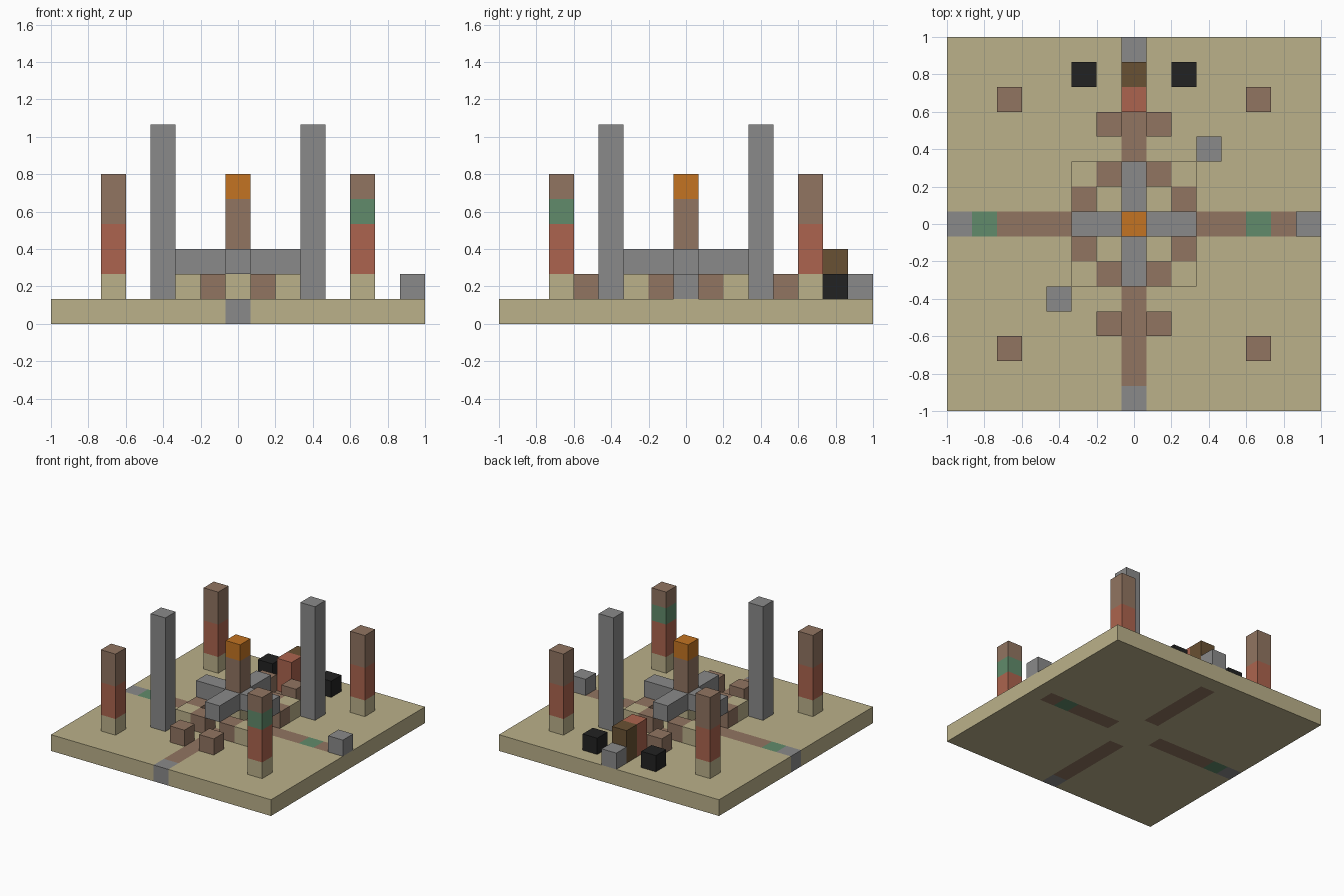
import bpy
import bmesh

cube = bpy.data.objects.get("Cube")
if cube:
    bpy.data.objects.remove(cube, do_unlink=True)

U = 2 / 15  # size of one block


def linear(c):
    c /= 255
    return c / 12.92 if c <= 0.04045 else ((c + 0.055) / 1.055) ** 2.4


def material(name, *rgb):
    colour = [linear(c) for c in rgb] + [1]
    m = bpy.data.materials.new(name)
    m.use_nodes = True
    m.diffuse_color = colour
    bsdf = m.node_tree.nodes["Principled BSDF"]
    bsdf.inputs["Base Color"].default_value = colour
    bsdf.inputs["Roughness"].default_value = 0.9
    return m


sand = material("sand", 187, 177, 138)
brown = material("clay brown", 145, 117, 97)
grey = material("stone grey", 138, 138, 138)
red = material("brick red", 172, 100, 78)
green = material("moss green", 97, 139, 107)
orange = material("orange", 195, 116, 34)
wood = material("dark wood", 105, 81, 51)
black = material("black", 34, 34, 34)


def finish(name, bm, mats):
    bmesh.ops.recalc_face_normals(bm, faces=bm.faces)
    mesh = bpy.data.meshes.new(name)
    bm.to_mesh(mesh)
    bm.free()
    for m in mats:
        mesh.materials.append(m)
    obj = bpy.data.objects.new(name, mesh)
    bpy.context.collection.objects.link(obj)
    return obj


def column(name, x, y, layers, level=1, wide=1, deep=1):
    """Box centred on cell (x, y), one colour per block of height."""
    bm = bmesh.new()
    mats = list(dict.fromkeys(layers))
    corners = [(-1, -1), (1, -1), (1, 1), (-1, 1)]
    rings = [[bm.verts.new(((x + a * wide / 2) * U, (y + b * deep / 2) * U, (level + k) * U))
              for a, b in corners] for k in range(len(layers) + 1)]
    for k, m in enumerate(layers):
        low, high = rings[k], rings[k + 1]
        for i in range(4):
            j = (i + 1) % 4
            bm.faces.new((low[i], low[j], high[j], high[i])).material_index = mats.index(m)
    bm.faces.new(rings[0][::-1]).material_index = mats.index(layers[0])
    bm.faces.new(rings[-1]).material_index = mats.index(layers[-1])
    return finish(name, bm, mats)


# Ground slab with the four paths set into it
def ground_colour(x, y):
    if (x and y) or abs(x + y) < 2 or 7 in (x, y):
        return 0
    if -7 in (x, y):
        return 2
    return 3 if x in (-6, 5) else 1


bm = bmesh.new()
bmesh.ops.create_grid(bm, x_segments=15, y_segments=15, size=1)
top = bmesh.ops.extrude_face_region(bm, geom=bm.faces[:])["geom"]
bmesh.ops.translate(bm, vec=(0, 0, U), verts=[v for v in top if isinstance(v, bmesh.types.BMVert)])
for f in bm.faces:
    c = f.calc_center_median() * 0.999 / U
    f.material_index = ground_colour(round(c.x), round(c.y))
finish("ground_slab", bm, [sand, brown, grey, green])

# Corner pillars, one with a green band
for sx in (-1, 1):
    for sy in (-1, 1):
        band = green if (sx, sy) == (1, -1) else brown
        column("corner_pillar", 5 * sx, 5 * sy, [sand, red, red, band, brown])
        # Low walls of the central building, open where the paths enter
        column("wall_corner", 2 * sx, 2 * sy, [sand])
        column("wall_front_back", sx, 2 * sy, [brown])
        column("wall_side", 2 * sx, sy, [brown])
        # Blocks flanking the front and back paths
        column("path_block", sx, 4 * sy, [brown])

# Central post and roof cross
column("central_post", 0, 0, [sand, grey, brown, brown, orange])
for s in (-1, 1):
    column("roof_beam_side", 1.5 * s, 0, [grey], level=2, wide=2)
    column("roof_beam_front_back", 0, 1.5 * s, [grey], level=2, deep=2)
    column("tall_tower", 3 * s, 3 * s, [grey] * 7)
    column("black_block", 2 * s, 6, [black])

# Back group and edge stones
column("red_stack", 0, 5, [red, red])
column("wood_stack", 0, 6, [wood, wood])
column("back_stone", 0, 7, [grey])
column("side_stone", 7, 0, [grey])
